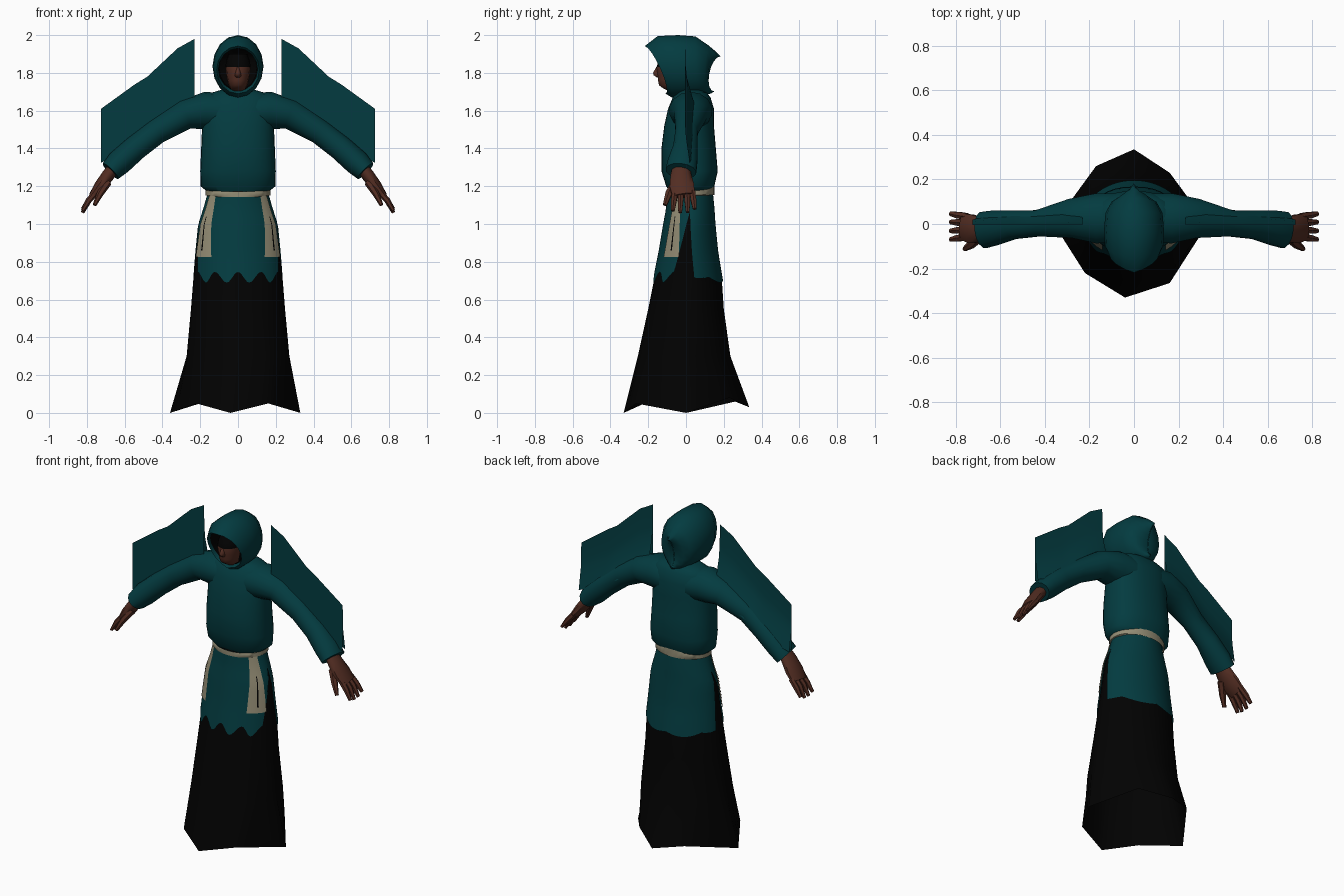
import bpy, bmesh
from math import sin, cos, pi, radians
from mathutils import Vector

cube = bpy.data.objects.get("Cube")
if cube:
    bpy.data.objects.remove(cube, do_unlink=True)


def material(name, rgb):
    m = bpy.data.materials.new(name)
    m.use_nodes = True
    m.diffuse_color = (*rgb, 1)
    bsdf = m.node_tree.nodes["Principled BSDF"]
    bsdf.inputs["Base Color"].default_value = (*rgb, 1)
    bsdf.inputs["Roughness"].default_value = 0.9
    return m


TEAL = material("teal cloth", (0.001, 0.044, 0.051))
BLACK = material("black cloth", (0.0005, 0.0005, 0.0005))
SKIN = material("brown skin", (0.085, 0.026, 0.016))
TAN = material("tan belt", (0.30, 0.27, 0.18))


def loft(name, rings, mat, closed=True, caps=False, mirror=False, angle=50):
    """Skin a list of equal-length point rows with quads."""
    bm = bmesh.new()
    rows = [[bm.verts.new(p) for p in r] for r in rings]
    n = len(rows[0])
    for a, b in zip(rows, rows[1:]):
        for i in range(n if closed else n - 1):
            j = (i + 1) % n
            bm.faces.new((a[i], a[j], b[j], b[i]))
    if caps:
        bm.faces.new(rows[0])
        bm.faces.new(rows[-1])
    bmesh.ops.recalc_face_normals(bm, faces=bm.faces)
    me = bpy.data.meshes.new(name)
    bm.to_mesh(me)
    bm.free()
    me.materials.append(mat)
    ob = bpy.data.objects.new(name, me)
    bpy.context.collection.objects.link(ob)
    bpy.ops.object.select_all(action="DESELECT")
    ob.select_set(True)
    bpy.context.view_layer.objects.active = ob
    bpy.ops.object.shade_smooth_by_angle(angle=radians(angle))
    if mirror:
        ob.modifiers.new("Mirror", "MIRROR")
    return ob


def power(v, p):
    return (abs(v) ** p) * (1 if v >= 0 else -1)


def body_point(t, z, hw, front, back, off=0.0, p=1.05):
    return Vector(((hw + off) * power(cos(t), p),
                   (front + back) / 2 + ((back - front) / 2 + off) * power(sin(t), p), z))


def section(z, hw, front, back, n=32, p=1.05):
    return [body_point(2 * pi * i / n, z, hw, front, back, 0, p) for i in range(n)]


# Torso: height, half width, front, back
TORSO = [(1.165, .155, -.085, .13), (1.2, .198, -.105, .15), (1.28, .2, -.13, .168),
         (1.4, .195, -.13, .158), (1.52, .19, -.115, .148), (1.61, .19, -.095, .148),
         (1.67, .18, -.07, .13), (1.695, .14, -.045, .11), (1.71, .09, -.03, .08)]
loft("tunic_top", [section(*r, p=.88) for r in TORSO], TEAL, caps=True)

# Skirt with a pointed eight-sided hem
SKIRT = [(1.18, .15, -.09, .135), (1.08, .178, -.1, .145), (1.0, .205, -.115, .15),
         (.85, .222, -.14, .165), (.7, .237, -.17, .19), (.55, .249, -.2, .2),
         (.3, .272, -.255, .235)]
HEM = [Vector(p) for p in [(.33, 0, 0), (.16, .23, .08), (0, .335, .03), (-.17, .26, .06),
                           (-.36, 0, 0), (-.22, -.22, .05), (-.04, -.33, 0), (.16, -.265, .05)]]
hem_ring = [HEM[i // 4].lerp(HEM[(i // 4 + 1) % 8], i % 4 / 4) for i in range(32)]
loft("skirt", [section(*r) for r in SKIRT] + [hem_ring], BLACK)


def on_skirt(t, z, off):
    for a, b in zip(SKIRT, SKIRT[1:]):
        if z >= b[0]:
            k = (a[0] - z) / (a[0] - b[0])
            r = [u + (v - u) * k for u, v in zip(a, b)]
            return body_point(t, z, *r[1:], off)


# Scalloped front and back tunic panels lying over the skirt
def panel(name, centre, side, spread, hem):
    rows = []
    for j in range(13):
        row = []
        for i in range(49):
            s = i / 24 - 1
            z = 1.17 + (hem(s) - 1.17) * j / 12
            half = side - spread * max(0, (1.08 - z) / .38) ** .8
            row.append(on_skirt(radians(centre + s * half), z, .006))
        rows.append(row)
    loft(name, rows, TEAL, closed=False)


panel("front_panel", -90, 92, 31, lambda s: .718 + .028 * cos(4 * pi * s))
panel("back_panel", 90, 91, 13, lambda s: .735 - .03 * (1 - s * s) - .018 * abs(sin(1.5 * pi * s)))

# Belt, taller and higher at the back, and hanging belt ends
belt = []
for z, w, lift in [(1.143, .16, .01), (1.147, .171, .01), (1.167, .171, .03), (1.171, .16, .03)]:
    belt.append([p + Vector((0, 0, lift * (p.y + .1) / .24))
                 for p in section(z, w, -.1, .15, p=.95)])
loft("belt", belt, TAN)


def strip(name, t0, t1, high, low, off, mat):
    rows = []
    for j in range(9):
        k = j / 8
        z = high + (low - high) * k
        mid, half = (t0 + t1) / 2, (t1 - t0) / 2 * (.55 + .45 * k)
        rows.append([on_skirt(radians(mid + half * s), z, off) for s in (-1, -.5, 0, .5, 1)])
    loft(name, rows, mat, closed=False, mirror=True)


strip("belt_end", -52, -18, 1.165, .825, .011, TAN)
strip("belt_end_slit", -36, -33, 1.04, .86, .014, BLACK)


# Limbs: x, y, z, thickness, half depth
def limb(name, path, mat, n=12):
    pts = [Vector(p[:3]) for p in path]
    rings = []
    for i, p in enumerate(path):
        d = pts[min(i + 1, len(pts) - 1)] - pts[max(i - 1, 0)]
        up = Vector((-d.z, 0, d.x)).normalized()
        side = d.cross(up).normalized()
        rings.append([pts[i] + up * p[3] * cos(2 * pi * k / n) + side * p[4] * sin(2 * pi * k / n)
                      for k in range(n)])
    loft(name, rings, mat, caps=True, mirror=True)


limb("sleeve", [(.06, .03, 1.59, .1, .11), (.17, .025, 1.6, .1, .115), (.28, .025, 1.58, .08, .09),
                (.43, .003, 1.49, .066, .06), (.54, -.003, 1.405, .066, .066),
                (.63, -.018, 1.325, .068, .08), (.675, -.027, 1.28, .058, .083)], TEAL, 14)
limb("palm", [(.65, -.025, 1.31, .032, .045), (.69, -.027, 1.255, .034, .058),
              (.73, -.022, 1.2, .032, .068), (.77, -.012, 1.15, .02, .062)], SKIN, 10)
for i, (y, spread, tip) in enumerate([(-.058, -.006, 1.07), (-.027, -.002, 1.06),
                                      (.005, .002, 1.062), (.034, .006, 1.08)]):
    limb("finger_%d" % (i + 1), [(.75, y, 1.17, .017, .017), (.79, y + spread, 1.125, .016, .017),
                                 (.823, y + 2 * spread, tip, .009, .011)], SKIN, 6)
limb("thumb", [(.69, -.055, 1.22, .022, .024), (.73, -.092, 1.16, .018, .02),
               (.76, -.112, 1.1, .01, .012)], SKIN, 6)

# Upright cloth sheets, flat in front and flowing into the back of the sleeves
SHEET = [(.23, 1.98, 1.6, .05), (.32, 1.93, 1.55, .08), (.48, 1.78, 1.45, .058),
         (.545, 1.74, 1.4, .058), (.725, 1.61, 1.325, .02)]
FOLD = [(1, 0), (.5, 0), (0, 0), (.35, .04), (.55, .2), (.75, .55), (1, 1)]
loft("sleeve_sheet", [[(x, -.005 + (y + .005) * f, top + (low - top) * k)
                       for x, top, low, y in SHEET] for k, f in FOLD],
     TEAL, closed=False, mirror=True)


# Hood: top y, top z, bottom y, bottom z, half width, bow along y
def hood_ring(yt, zt, yb, zb, w, bow, n=16):
    ring = []
    for i in range(n):
        a = 2 * pi * i / n
        t = (1 - cos(a)) / 2
        ring.append((w * sin(a), yt + (yb - yt) * t + bow * abs(sin(a)), zt + (zb - zt) * t))
    return ring


RIM = (-.2, 1.93, -.09, 1.705, .104, .03)
loft("hood", [hood_ring(*r) for r in [
    RIM, (-.218, 1.942, -.108, 1.69, .113, .03), (-.15, 1.995, -.075, 1.67, .131, .015),
    (-.04, 2.0, -.03, 1.67, .135, 0), (.05, 1.993, .05, 1.675, .128, 0),
    (.12, 1.945, .105, 1.685, .1, -.012), (.158, 1.913, .13, 1.69, .066, -.026),
    (.182, 1.89, .148, 1.7, .025, -.042), (.183, 1.888, .149, 1.702, .001, -.044)]],
     TEAL, angle=70)
loft("hood_lining", [hood_ring(*RIM), hood_ring(-.07, 1.94, -.03, 1.71, .1, .02),
                     hood_ring(0, 1.88, 0, 1.75, .05, 0), hood_ring(0, 1.82, 0, 1.81, .005, 0)],
     BLACK)

# Head, dark above the brow
rings = []
for z, w, front in [(1.69, .035, -.07), (1.72, .042, -.125), (1.735, .05, -.145), (1.76, .056, -.15),
                    (1.79, .062, -.152), (1.83, .066, -.158), (1.86, .064, -.148), (1.9, .05, -.12)]:
    rings.append(section(z, w, front, .01, n=14, p=.9))
head = loft("head", rings, SKIN, caps=True)
head.data.materials.append(BLACK)
for f in head.data.polygons:
    f.material_index = int(f.center.z > 1.83 or f.center.y > -.06)
loft("nose", [section(z, w, front, -.13, n=6) for z, w, front in
              [(1.775, .012, -.155), (1.787, .018, -.174), (1.8, .014, -.178), (1.83, .008, -.16)]],
     SKIN, caps=True, angle=80)
